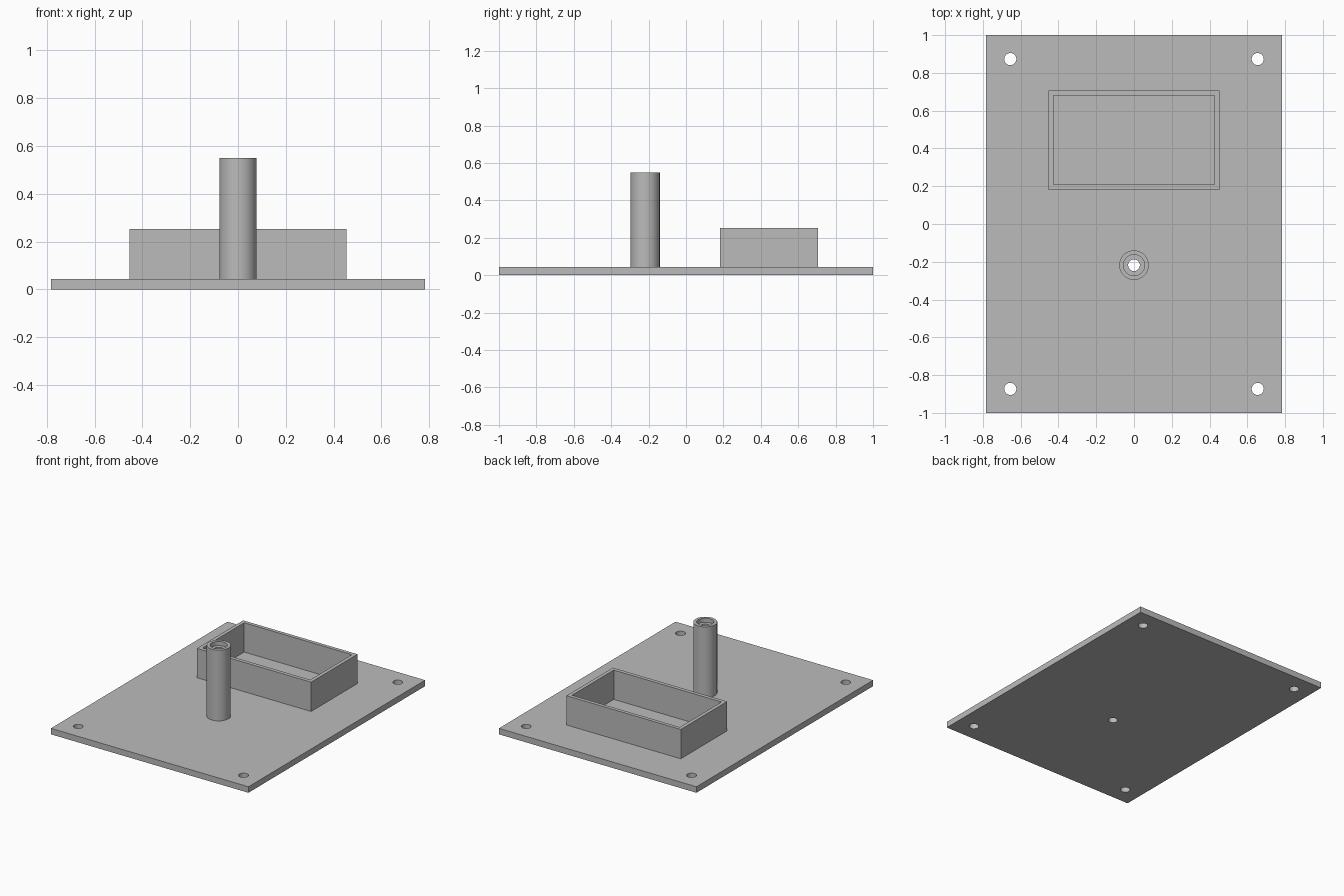
import bpy, bmesh
from math import cos, sin, pi, radians
from mathutils import Matrix, Vector

cube = bpy.data.objects.get("Cube")
if cube:
    bpy.data.objects.remove(cube, do_unlink=True)

grey = bpy.data.materials.new("plain grey")
grey.use_nodes = True
colour = (0.5, 0.5, 0.5, 1)
grey.diffuse_color = colour
grey.node_tree.nodes["Principled BSDF"].inputs["Base Color"].default_value = colour


def finish(name, bm):
    bmesh.ops.recalc_face_normals(bm, faces=bm.faces)
    mesh = bpy.data.meshes.new(name)
    bm.to_mesh(mesh)
    bm.free()
    mesh.materials.append(grey)
    obj = bpy.data.objects.new(name, mesh)
    bpy.context.collection.objects.link(obj)
    bpy.ops.object.select_all(action='DESELECT')
    obj.select_set(True)
    bpy.context.view_layer.objects.active = obj
    bpy.ops.object.shade_smooth_by_angle(angle=radians(30))
    return obj


def rectangle(x, y0, y1):
    return [(-x, y0), (x, y0), (x, y1), (-x, y1)]


def circle(cx, cy, r, n=48):
    return [(cx + r * cos(2 * pi * i / n), cy + r * sin(2 * pi * i / n)) for i in range(n)]


def slab(name, outlines, z0, z1):
    """Extrude an outer outline with holes between two heights."""
    bm = bmesh.new()
    edges = []
    for outline in outlines:
        vs = [bm.verts.new((x, y, z0)) for x, y in outline]
        edges += [bm.edges.new((vs[i - 1], vs[i])) for i in range(len(vs))]
    bmesh.ops.triangle_fill(bm, edges=edges, use_beauty=True, normal=(0, 0, 1))
    ext = bmesh.ops.extrude_face_region(bm, geom=bm.faces[:], use_keep_orig=True)
    top = [g for g in ext["geom"] if isinstance(g, bmesh.types.BMVert)]
    bmesh.ops.translate(bm, verts=top, vec=(0, 0, z1 - z0))
    return finish(name, bm)


THICK = 0.043
POST_Y = -0.218
BORE = 0.031

# Base plate with four corner holes and the post's through hole
holes = [circle(sx * 0.655, sy * 0.873, 0.032) for sx in (-1, 1) for sy in (-1, 1)]
slab("base_plate", [rectangle(0.783, -1, 1)] + holes + [circle(0, POST_Y, BORE)], 0, THICK)

# Open rectangular tray wall
slab("tray_wall", [rectangle(0.453, 0.181, 0.706), rectangle(0.427, 0.208, 0.68)], THICK, 0.253)

# Hollow post with a recessed seat at its top
profile = [(0.078, THICK), (0.078, 0.55), (0.056, 0.55), (0.056, 0.52), (BORE, 0.52), (BORE, THICK)]
bm = bmesh.new()
vs = [bm.verts.new((r, 0, z)) for r, z in profile]
es = [bm.edges.new(pair) for pair in zip(vs, vs[1:])]
bmesh.ops.spin(bm, geom=vs + es, cent=(0, 0, 0), axis=(0, 0, 1), angle=2 * pi, steps=48)
bmesh.ops.remove_doubles(bm, verts=bm.verts, dist=0.0001)
bmesh.ops.transform(bm, matrix=Matrix.Translation(Vector((0, POST_Y, 0))), verts=bm.verts)
finish("hollow_post", bm)
